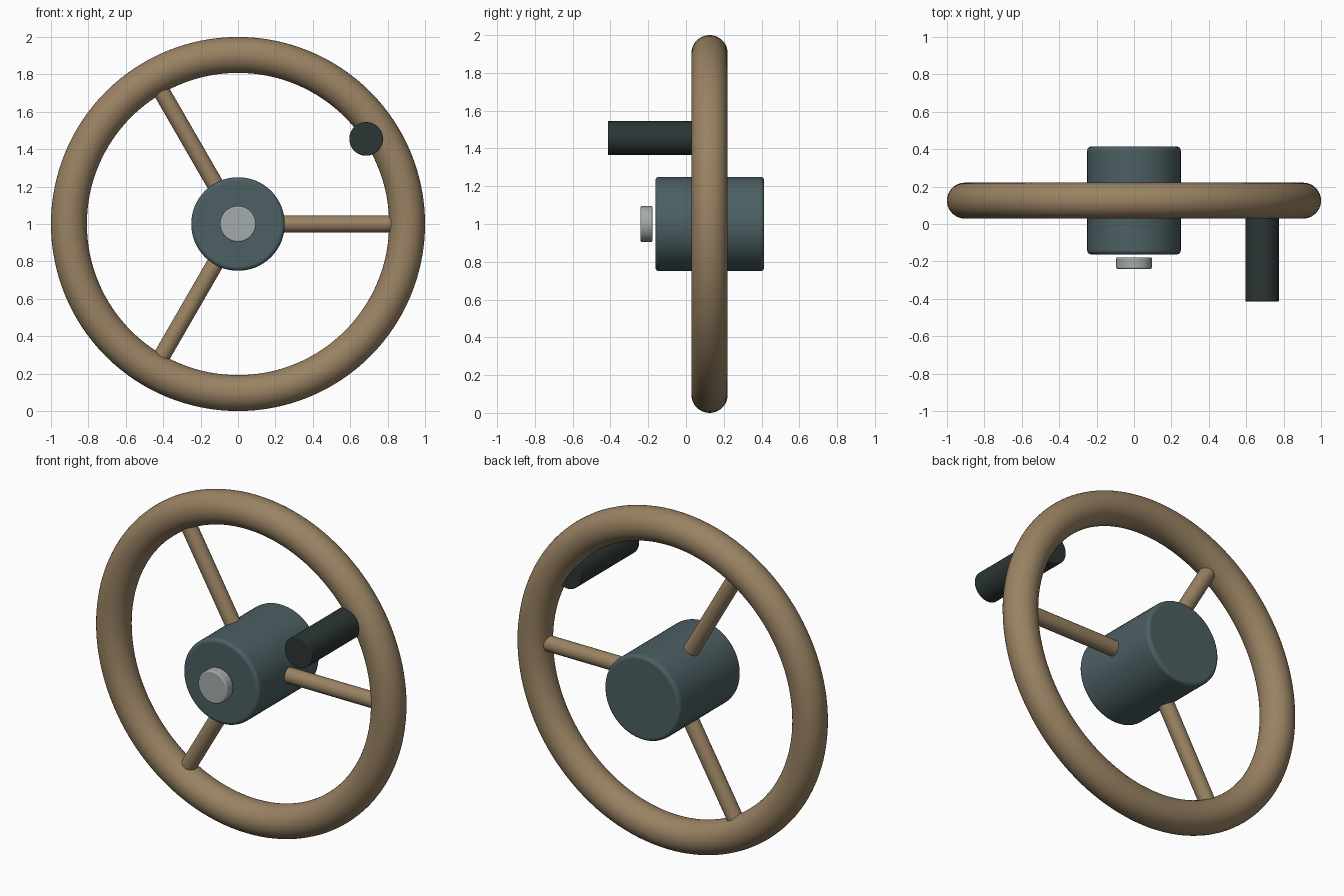
import bpy, math
from mathutils import Vector

if "Cube" in bpy.data.objects:
    bpy.data.objects.remove(bpy.data.objects["Cube"])


def material(name, rgb):
    m = bpy.data.materials.new(name)
    m.diffuse_color = (*rgb, 1)
    m.use_nodes = True
    m.node_tree.nodes["Principled BSDF"].inputs["Base Color"].default_value = m.diffuse_color
    return m


WOOD = material("tan_wood", (0.32, 0.225, 0.125))
TEAL = material("slate_teal", (0.072, 0.115, 0.125))
STEEL = material("light_steel", (0.37, 0.41, 0.41))
DARK = material("dark_grip", (0.025, 0.036, 0.036))


def finish(name, mat):
    ob = bpy.context.object
    ob.name = name
    ob.data.materials.append(mat)
    bpy.ops.object.shade_smooth_by_angle(angle=math.radians(40))
    return ob


def rod(name, start, end, radius, mat, bevel=0.0, sides=64):
    """Cylinder between two points, with optional rounded edges."""
    a, b = Vector(start), Vector(end)
    bpy.ops.mesh.primitive_cylinder_add(
        vertices=sides, radius=radius, depth=(b - a).length, location=(a + b) / 2,
        rotation=(b - a).to_track_quat('Z', 'Y').to_euler())
    ob = finish(name, mat)
    if bevel:
        mod = ob.modifiers.new("rounded_edges", 'BEVEL')
        mod.width = bevel
        mod.segments = 4
        mod.limit_method = 'ANGLE'
        mod.angle_limit = math.radians(40)
    return ob


RIM_Y = 0.125

# Outer ring
bpy.ops.mesh.primitive_torus_add(
    major_segments=128, minor_segments=40, major_radius=0.904, minor_radius=0.096,
    location=(0, RIM_Y, 1), rotation=(math.pi / 2, 0, 0))
finish("rim", WOOD)

# Hub and its floating front cap
rod("hub", (0, -0.162, 1), (0, 0.414, 1), 0.25, TEAL, 0.02)
rod("hub_cap", (0, -0.24, 1), (0, -0.178, 1), 0.096, STEEL, 0.008)

# Three spokes
for i in range(3):
    t = i * math.tau / 3
    c, s = math.cos(t), math.sin(t)
    rod(f"spoke_{i + 1}", (0.2 * c, RIM_Y, 1 + 0.2 * s),
        (0.825 * c, RIM_Y, 1 + 0.825 * s), 0.045, WOOD, 0, 32)

# Crank grip on the front of the rim
rod("crank_grip", (0.685, -0.414, 1.455), (0.685, 0.14, 1.455), 0.09, DARK, 0.005)
